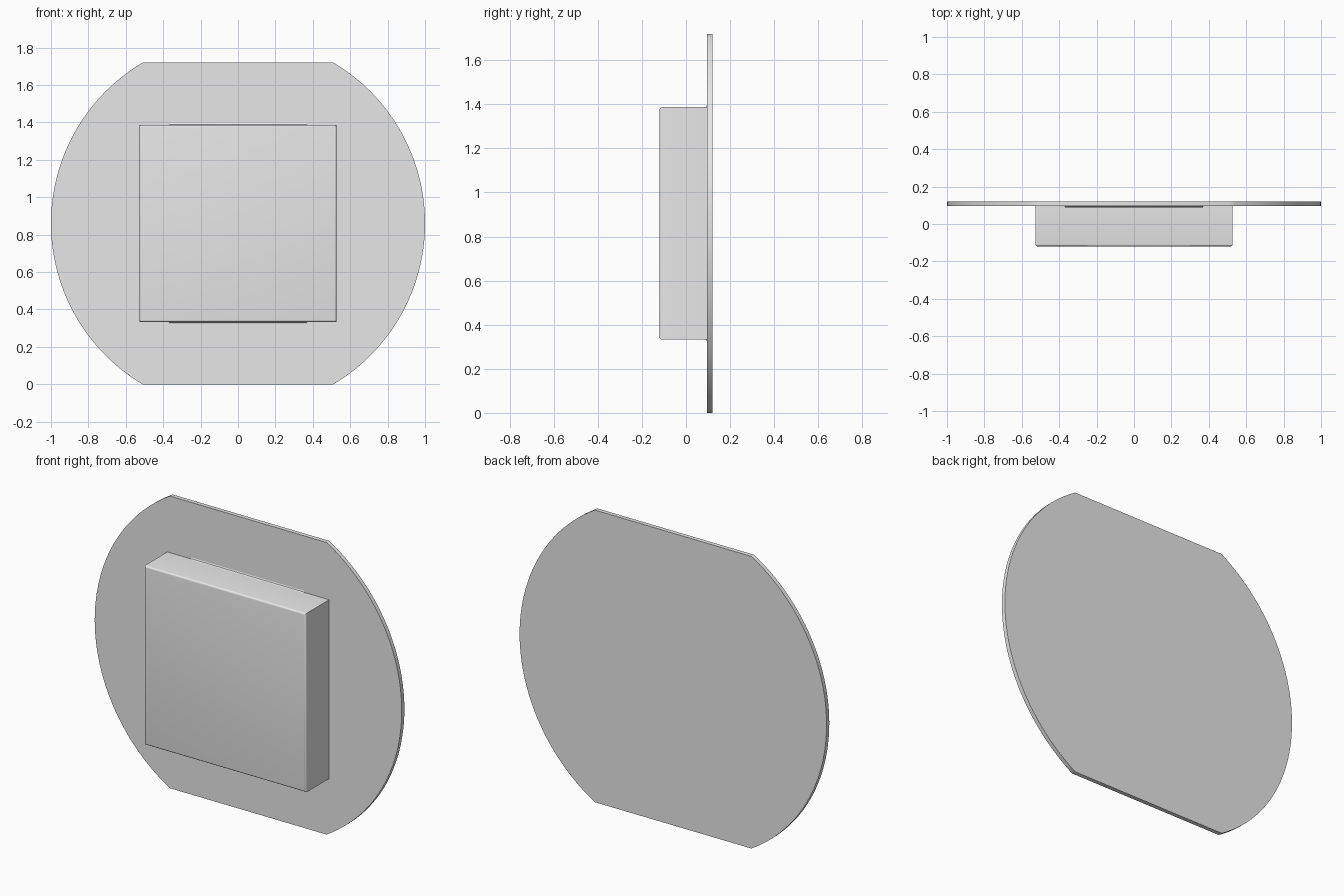
import bpy, bmesh, math

if "Cube" in bpy.data.objects:
    bpy.data.objects.remove(bpy.data.objects["Cube"])

grey = bpy.data.materials.new("light_grey")
grey.use_nodes = True
grey.diffuse_color = (0.8, 0.8, 0.8, 1)
grey.node_tree.nodes["Principled BSDF"].inputs["Base Color"].default_value = (0.8, 0.8, 0.8, 1)

MID = 0.86          # height of the centre
BACK, FACE, NOSE = 0.12, 0.095, -0.12


def finish(name, bm):
    bmesh.ops.recalc_face_normals(bm, faces=bm.faces)
    mesh = bpy.data.meshes.new(name)
    bm.to_mesh(mesh)
    bm.free()
    mesh.materials.append(grey)
    obj = bpy.data.objects.new(name, mesh)
    bpy.context.collection.objects.link(obj)
    bpy.ops.object.select_all(action='DESELECT')
    bpy.context.view_layer.objects.active = obj
    obj.select_set(True)
    bpy.ops.object.shade_smooth_by_angle(angle=math.radians(35))
    return obj


def loft(name, rings):
    """Skin a list of equal-length rings and cap both ends."""
    bm = bmesh.new()
    loops = [[bm.verts.new(p) for p in ring] for ring in rings]
    for a, b in zip(loops, loops[1:]):
        for i in range(len(a)):
            j = (i + 1) % len(a)
            bm.faces.new((a[i], a[j], b[j], b[i]))
    bm.faces.new(loops[0])
    bm.faces.new(loops[-1])
    return finish(name, bm)


def rectangle(hx, hz, y):
    return [(sx * hx, y, MID + sz * hz)
            for sx, sz in ((-1, -1), (1, -1), (1, 1), (-1, 1))]


# Round back plate with flat top and bottom
cut = math.asin(MID)
steps = 48
arc = [-cut + 2 * cut * i / steps for i in range(steps + 1)]
outline = [(math.cos(t), math.sin(t)) for t in arc]
outline += [(-x, -z) for x, z in outline]
loft("back_plate", [[(x, y, MID + z) for x, z in outline] for y in (FACE, BACK)])

# Square block with softly rounded front edges
half, r = 0.527, 0.012
rings = [rectangle(half, half, FACE + 0.005)]
for i in range(5):
    a = math.pi / 2 * i / 4
    h = half - r * (1 - math.cos(a))
    rings.append(rectangle(h, h, NOSE + r * (1 - math.sin(a))))
loft("square_block", rings)

# Thin fillets where the block meets the plate, above and below
loft("root_fillet", [rectangle(0.37, half + out, FACE - depth)
                     for out, depth in ((0.009, -0.002), (0.009, 0), (0.003, 0.003), (0, 0.009))])
